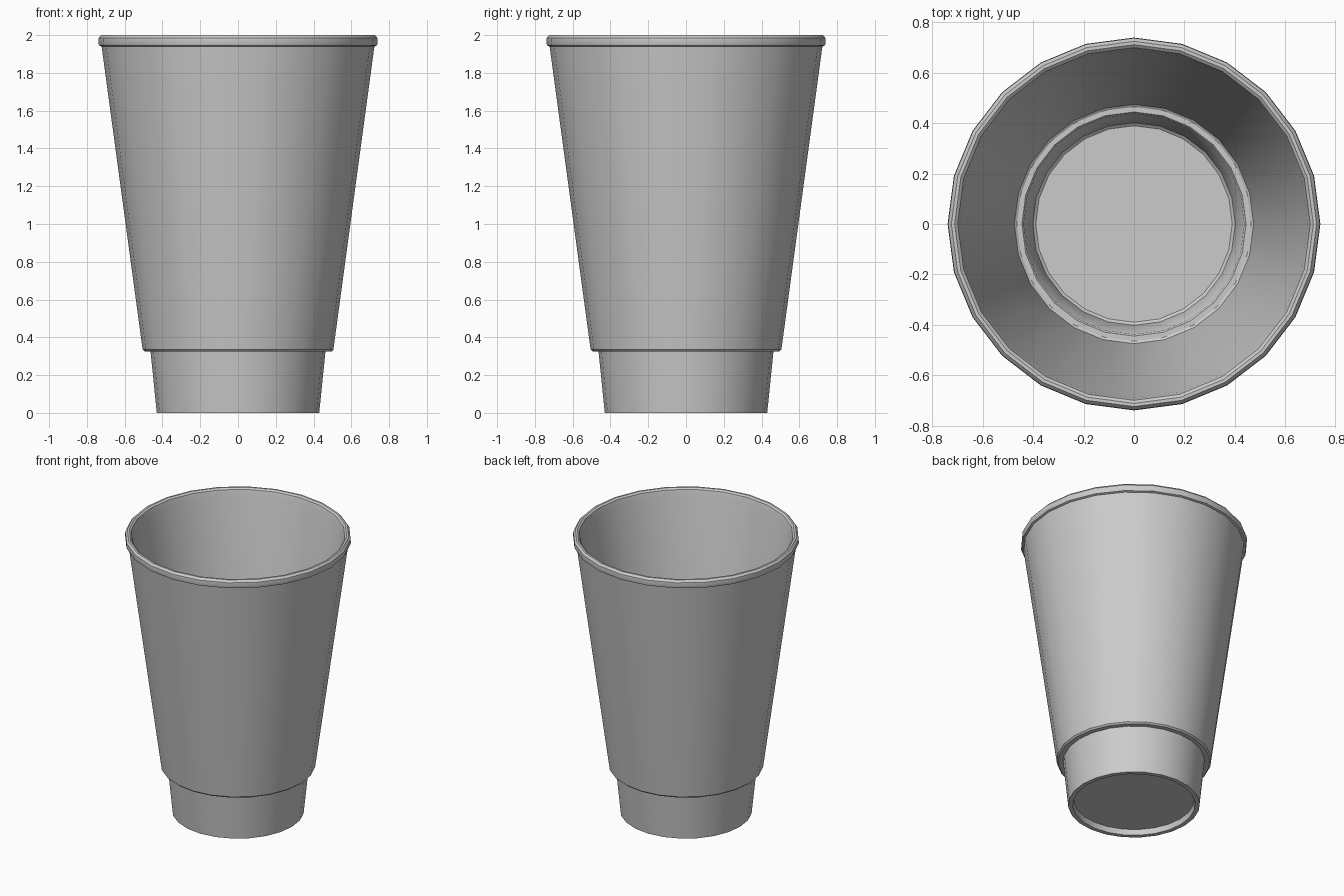
import bpy, bmesh, math

SIDES = 24

cube = bpy.data.objects.get("Cube")
if cube:
    bpy.data.objects.remove(cube, do_unlink=True)

# Single plain grey
grey = bpy.data.materials.new("light_grey")
grey.use_nodes = True
colour = (0.6, 0.6, 0.6, 1)
grey.diffuse_color = colour
grey.node_tree.nodes["Principled BSDF"].inputs["Base Color"].default_value = colour


def lathe(name, profile):
    """Turn (radius, height) points about z; points at radius 0 close the shape."""
    bm = bmesh.new()
    verts = [bm.verts.new((r, 0, z)) for r, z in profile]
    edges = [bm.edges.new(pair) for pair in zip(verts, verts[1:])]
    bmesh.ops.spin(bm, geom=verts + edges, cent=(0, 0, 0), axis=(0, 0, 1),
                   angle=math.tau, steps=SIDES, use_duplicate=False)
    bmesh.ops.remove_doubles(bm, verts=bm.verts, dist=0.0005)
    bmesh.ops.recalc_face_normals(bm, faces=bm.faces)
    mesh = bpy.data.meshes.new(name)
    bm.to_mesh(mesh)
    bm.free()
    obj = bpy.data.objects.new(name, mesh)
    bpy.context.collection.objects.link(obj)
    mesh.materials.append(grey)
    bpy.ops.object.select_all(action="DESELECT")
    obj.select_set(True)
    bpy.context.view_layer.objects.active = obj
    bpy.ops.object.shade_smooth_by_angle(angle=math.radians(35))
    return obj


# Underside, foot, stepped wall, rolled rim, inner wall and floor
underside = [(0, 0.04), (0.395, 0.04), (0.4, 0)]
foot = [(0.43, 0), (0.463, 0.325)]
step = [(0.495, 0.325), (0.505, 0.335)]
rim = [(0.722, 1.94), (0.735, 1.945), (0.74, 1.96), (0.738, 1.985),
       (0.725, 2), (0.712, 2), (0.7, 1.99)]
inside = [(0.69, 1.95), (0.475, 0.345), (0.465, 0.338), (0.445, 0.338),
          (0.438, 0.33), (0.402, 0.06), (0.39, 0.05), (0, 0.05)]
lathe("cup", underside + foot + step + rim + inside)
